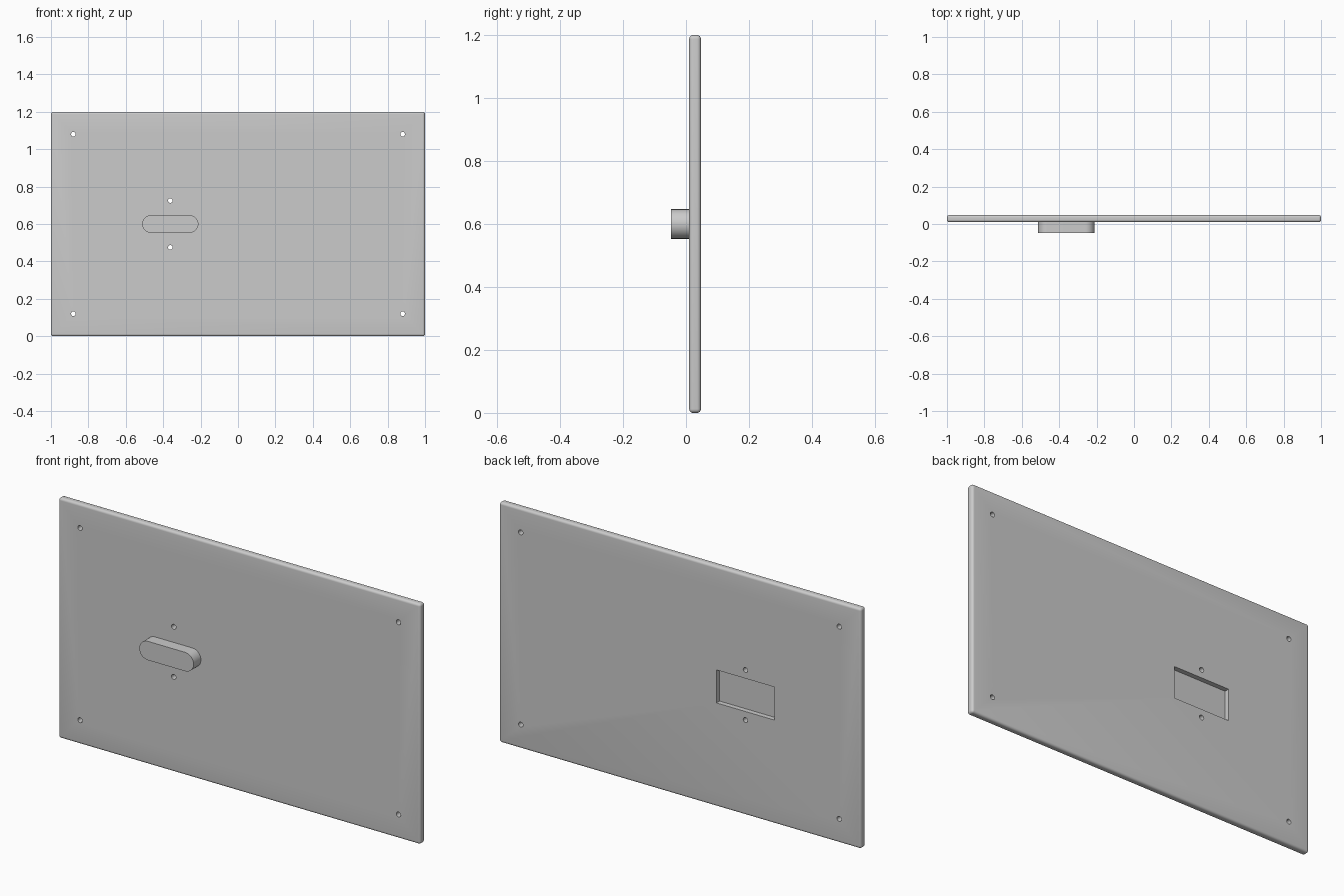
import bpy, bmesh, math

if "Cube" in bpy.data.objects:
    bpy.data.objects.remove(bpy.data.objects["Cube"], do_unlink=True)

WIDTH, HEIGHT = 2.0, 1.2
FRONT, PLATE_FRONT, BACK = -0.0475, 0.01, 0.0475
MID_Z = HEIGHT / 2
BOSS_X = -0.362
HOLE_RADIUS = 0.0125

grey = bpy.data.materials.new("plain grey")
grey.use_nodes = True
colour = (0.6, 0.6, 0.6, 1)
grey.diffuse_color = colour
grey.node_tree.nodes["Principled BSDF"].inputs["Base Color"].default_value = colour


def add_prism(name, outline, y0, y1):
    """Extrude an (x, z) outline from y0 to y1."""
    bm = bmesh.new()
    face = bm.faces.new([bm.verts.new((x, y0, z)) for x, z in outline])
    side = bmesh.ops.extrude_face_region(bm, geom=[face])
    verts = [v for v in side["geom"] if isinstance(v, bmesh.types.BMVert)]
    bmesh.ops.translate(bm, verts=verts, vec=(0, y1 - y0, 0))
    bmesh.ops.recalc_face_normals(bm, faces=bm.faces)
    mesh = bpy.data.meshes.new(name)
    bm.to_mesh(mesh)
    bm.free()
    obj = bpy.data.objects.new(name, mesh)
    bpy.context.collection.objects.link(obj)
    mesh.materials.append(grey)
    return obj


def rectangle(cx, cz, w, h):
    return [(cx + sx * w / 2, cz + sz * h / 2)
            for sx, sz in ((-1, -1), (1, -1), (1, 1), (-1, 1))]


def slot(cx, cz, w, r, steps=24):
    """Rounded-end outline; w == 2 * r gives a circle."""
    points = []
    for end, start in ((1, -math.pi / 2), (-1, math.pi / 2)):
        for i in range(steps + 1):
            a = start + math.pi * i / steps
            points.append((cx + end * (w / 2 - r) + r * math.cos(a), cz + r * math.sin(a)))
    return points


def circle(cx, cz, r, steps=24):
    return [(cx + r * math.cos(math.tau * i / steps), cz + r * math.sin(math.tau * i / steps))
            for i in range(steps)]


def apply(obj, modifier):
    with bpy.context.temp_override(object=obj, active_object=obj):
        bpy.ops.object.modifier_apply(modifier=modifier.name)


def cut(obj, outline, y0, y1):
    cutter = add_prism("cutter", outline, y0, y1)
    cutter.hide_render = True
    mod = obj.modifiers.new("cut", "BOOLEAN")
    mod.operation, mod.solver, mod.object = "DIFFERENCE", "EXACT", cutter
    apply(obj, mod)
    bpy.data.objects.remove(cutter, do_unlink=True)


# Plate with rounded edges
plate = add_prism("plate", rectangle(0, MID_Z, WIDTH, HEIGHT), PLATE_FRONT, BACK)
bevel = plate.modifiers.new("round", "BEVEL")
bevel.width, bevel.segments = 0.0125, 6
apply(plate, bevel)

# Corner holes, and the pair above and below the boss
holes = [(sx * 0.88, MID_Z + sz * 0.48) for sx in (-1, 1) for sz in (-1, 1)]
holes += [(BOSS_X, MID_Z + sz * 0.125) for sz in (-1, 1)]
for x, z in holes:
    cut(plate, circle(x, z, HOLE_RADIUS), FRONT, 2 * BACK)

# Shallow rectangular pocket in the back
cut(plate, rectangle(BOSS_X, MID_Z, 0.32, 0.165), BACK - 0.025, 2 * BACK)

# Round-ended boss on the front
boss = add_prism("boss", slot(BOSS_X, MID_Z, 0.3, 0.047), FRONT, PLATE_FRONT + 0.002)

for obj in (plate, boss):
    bpy.ops.object.select_all(action="DESELECT")
    obj.select_set(True)
    bpy.context.view_layer.objects.active = obj
    bpy.ops.object.shade_smooth_by_angle(angle=math.radians(30))
